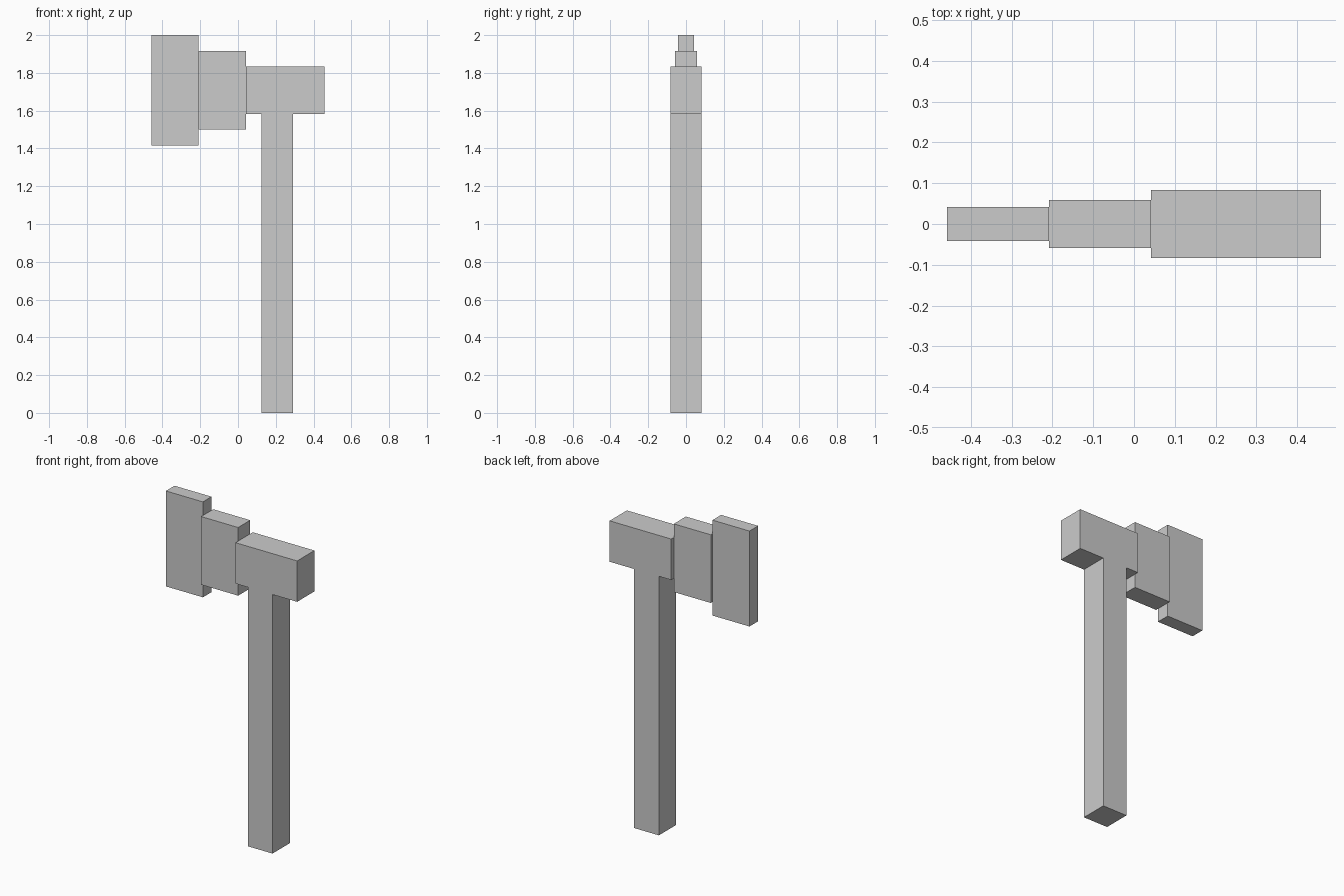
import bpy
import bmesh
from mathutils import Vector

if "Cube" in bpy.data.objects:
    bpy.data.objects.remove(bpy.data.objects["Cube"])


def box(name, x0, x1, half_y, z0, z1):
    """Flat-faced box from x/z limits, symmetric about y = 0."""
    bm = bmesh.new()
    bmesh.ops.create_cube(bm, size=1)
    bmesh.ops.scale(bm, vec=Vector((x1 - x0, 2 * half_y, z1 - z0)), verts=bm.verts)
    mesh = bpy.data.meshes.new(name)
    bm.to_mesh(mesh)
    bm.free()
    obj = bpy.data.objects.new(name, mesh)
    obj.location = ((x0 + x1) / 2, 0, (z0 + z1) / 2)
    bpy.context.collection.objects.link(obj)
    return obj


U = 1 / 24  # modelling grid step

# Long square handle
box("handle", 3 * U, 7 * U, 2 * U, 0, 38 * U)
# Thick head block on top of the handle
box("axe_head", U, 11 * U, 2 * U, 38 * U, 44 * U)
# Blade steps: taller and thinner toward the cutting edge
box("blade_inner", -5 * U, U, 1.4 * U, 36 * U, 46 * U)
box("blade_edge", -11 * U, -5 * U, U, 34 * U, 48 * U)
